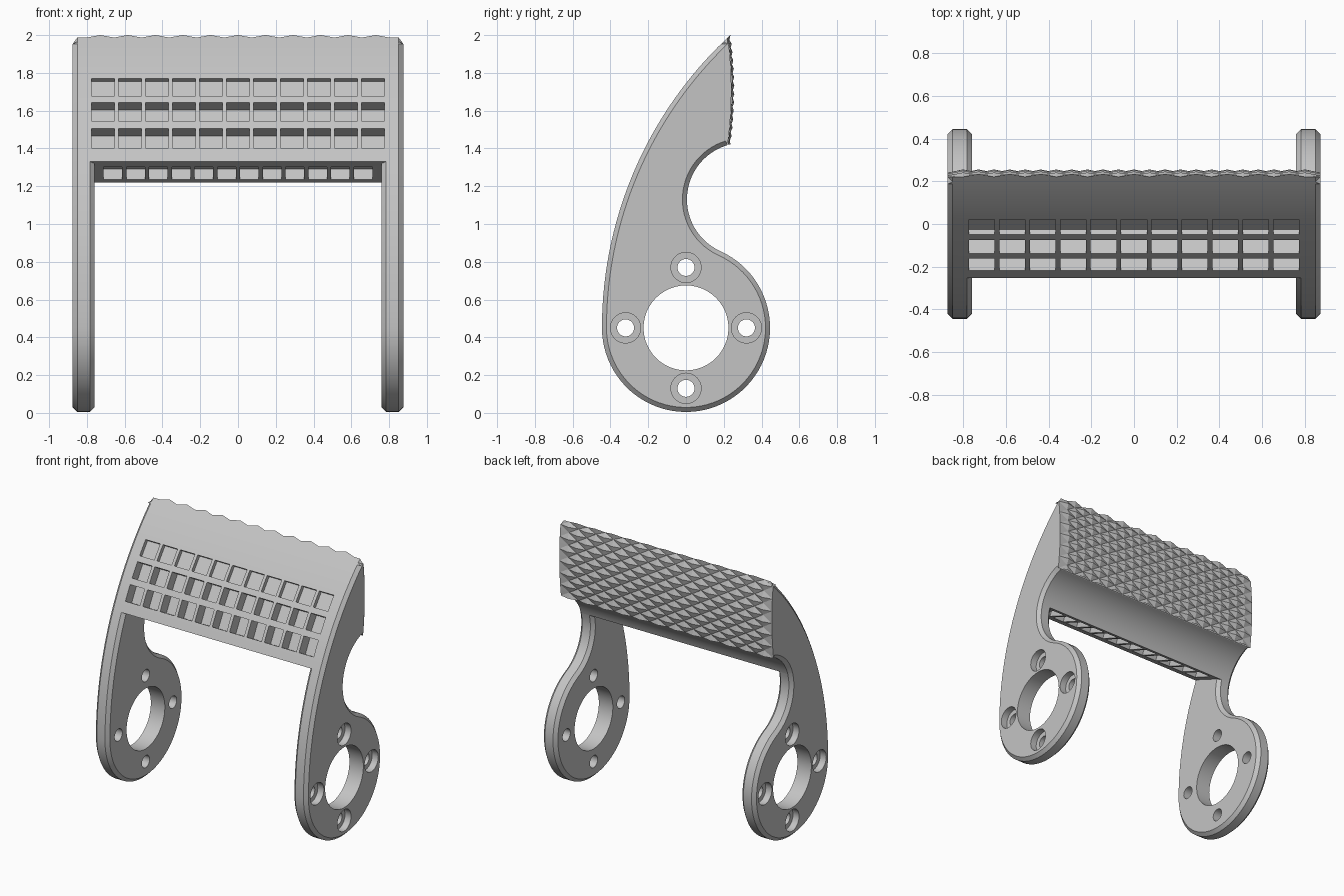
import bpy, bmesh
from math import sin, cos, pi, asin, atan2
from mathutils import Vector, Matrix

if "Cube" in bpy.data.objects:
    bpy.data.objects.remove(bpy.data.objects["Cube"])

grey = bpy.data.materials.new("light_grey")
grey.use_nodes = True
colour = (0.55, 0.55, 0.55, 1)
grey.diffuse_color = colour
grey.node_tree.nodes["Principled BSDF"].inputs["Base Color"].default_value = colour

WIDE, INNER, CH = 0.875, 0.76, 0.024      # half width, leg inner side, chamfer
HUB, HUB_R = Vector((0, 0.45)), 0.445     # mounting ring
NOTCH, NOTCH_R = Vector((0.305, 1.13)), 0.30
FRONT_R = 2.107
T_JOINT, T_TIP, T_BODY = 0.431, 0.827, 0.8175


def polar(a):
    return Vector((cos(a), sin(a)))


def steps(a, b, n):
    return [a + (b - a) * k / n for k in range(n + 1)]


def front(t):
    return Vector((FRONT_R - HUB_R - FRONT_R * cos(t), HUB.y + FRONT_R * sin(t)))


def back(s, raised=0.0):
    return Vector((0.22 + raised + 0.02 * (1 - (2 * s - 1) ** 2), 1.42 + 0.58 * s))


# Outline pieces: each entry is a (y, z) point with its chamfer inset vector
def front_arc(t0, t1, n):
    return [(front(t), CH * Vector((cos(t), -sin(t)))) for t in steps(t0, t1, n)]


def hub_arc(a0, a1, n):
    return [(HUB + HUB_R * polar(a), -CH * polar(a)) for a in steps(a0, a1, n)]


def notch_arc(a0, a1, n):
    return [(NOTCH + NOTCH_R * polar(a), CH * polar(a)) for a in steps(a0, a1, n)]


def finish(name, bm):
    mesh = bpy.data.meshes.new(name)
    bm.to_mesh(mesh)
    bm.free()
    mesh.materials.append(grey)
    ob = bpy.data.objects.new(name, mesh)
    bpy.context.collection.objects.link(ob)
    return ob


def loft(name, outline, sections):
    """Solid through (x, inset amount) sections of an outline."""
    bm = bmesh.new()
    rings = []
    for x, inset in sections:
        pts = [p + v * inset for p, v in outline]
        rings.append([bm.verts.new((x, p.x, p.y)) for p in pts])
    n = len(outline)
    for a, b in zip(rings, rings[1:]):
        for k in range(n):
            bm.faces.new((a[k], a[(k + 1) % n], b[(k + 1) % n], b[k]))
    bm.faces.new(rings[0])
    bm.faces.new(rings[-1])
    bmesh.ops.recalc_face_normals(bm, faces=bm.faces)
    return finish(name, bm)


def select_only(ob):
    bpy.ops.object.select_all(action='DESELECT')
    ob.select_set(True)
    bpy.context.view_layer.objects.active = ob


def cut(ob, cutter):
    cutter.hide_render = True
    mod = ob.modifiers.new("cut", 'BOOLEAN')
    mod.operation, mod.solver, mod.object = 'DIFFERENCE', 'EXACT', cutter
    select_only(ob)
    bpy.ops.object.modifier_apply(modifier=mod.name)
    bpy.data.objects.remove(cutter)


def smooth(ob):
    select_only(ob)
    bpy.ops.object.shade_smooth_by_angle(angle=0.35)


def rods(name, holes, x0, x1):
    """Cylinders along x, one per (centre, radius)."""
    bm = bmesh.new()
    for c, r in holes:
        place = Matrix.Translation(((x0 + x1) / 2, c.x, c.y)) @ Matrix.Rotation(pi / 2, 4, 'Y')
        bmesh.ops.create_cone(bm, cap_ends=True, segments=48, radius1=r, radius2=r,
                              depth=x1 - x0, matrix=place)
    return finish(name, bm)


def add_pocket(bm, x, p, tilt, width, height, depth):
    """Box sunk by depth into a surface at p, facing -y turned by tilt."""
    out = 0.04
    place = (Matrix.Translation((x, p.x, p.y)) @ Matrix.Rotation(tilt, 4, 'X')
             @ Matrix.Translation((0, (depth - out) / 2, 0))
             @ Matrix.Diagonal((width, depth + out, height, 1)))
    bmesh.ops.create_cube(bm, size=1, matrix=place)


touch = atan2(NOTCH.y - HUB.y, NOTCH.x - HUB.x)   # where ring meets notch
A_JOINT, A_TOP = 2.837, 1.808

# Side legs with mounting ring
leg_line = (front_arc(T_JOINT, 0, 16)[:-1] + hub_arc(pi, 2 * pi + touch, 56)[:-1]
            + notch_arc(pi + touch, A_JOINT, 16))
leg = loft("side_legs", leg_line,
           [(INNER, 1), (INNER + CH, 0), (WIDE - CH, 0), (WIDE, 1)])
bolts = [HUB + 0.32 * polar(k * pi / 2) for k in range(4)]
cut(leg, rods("bore_cutter", [(HUB, 0.225)] + [(b, 0.045) for b in bolts], 0.6, 1.0))
cut(leg, rods("counterbore_cutter", [(b, 0.08) for b in bolts], WIDE - 0.05, 1.0))
mirror = leg.modifiers.new("mirror", 'MIRROR')
select_only(leg)
bpy.ops.object.modifier_apply(modifier=mirror.name)
smooth(leg)

# Cross bar
low_tip = front(T_BODY).y - 0.033
back_line = [(back(s), Vector((0, min(0, low_tip - back(s).y)))) for s in steps(0, 0.93, 14)]
tip = [(front(T_BODY), Vector((0, -0.033)))]
bar_line = (notch_arc(A_JOINT, A_TOP, 16)[:-1] + back_line + tip
            + front_arc(0.8, T_JOINT, 20))
bar = loft("cross_bar", bar_line,
           [(-WIDE, 1), (-WIDE + CH, 0), (WIDE - CH, 0), (WIDE, 1)])

# Window pockets in the front and slots underneath
bm = bmesh.new()
for z, depth in ((1.725, 0.03), (1.594, 0.075), (1.454, 0.085)):
    t = asin((z - HUB.y) / FRONT_R)
    for k in range(11):
        add_pocket(bm, (k - 5) * 0.143, front(t), -t, 0.12, 0.117, depth)
under = (front(T_JOINT) + NOTCH + NOTCH_R * polar(A_JOINT)) / 2
for k in range(12):
    add_pocket(bm, (k - 5.5) * 0.1205, under + Vector((0.015, -0.006)), 1.18, 0.098, 0.172, 0.06)
cut(bar, finish("pocket_cutter", bm))
smooth(bar)

# Knurled grip: a lattice of alternating peaks and pits, closed over the top
COLS, ROWS = 24, 13
bm = bmesh.new()
grid = []
for j in range(ROWS + 2):
    row = []
    for i in range(COLS + 1):
        end = i in (0, COLS)
        peak = (i + j) % 2 and not end
        if j > ROWS:
            p = front(0.795)
        elif j == ROWS:
            p = front(T_TIP if peak else T_BODY)
        else:
            p = back(j / ROWS, 0.016 if peak else 0.001)
        if end:
            p = Vector((p.x, min(p.y, low_tip)))
        row.append(bm.verts.new((WIDE * (2 * i / COLS - 1), p.x, p.y)))
    grid.append(row)
for j in range(ROWS + 1):
    for i in range(COLS):
        a, b, c, d = grid[j][i], grid[j][i + 1], grid[j + 1][i + 1], grid[j + 1][i]
        tris = ((a, c, b), (a, d, c)) if (i + j) % 2 == 0 else ((a, d, b), (b, d, c))
        for tri in tris:
            bm.faces.new(tri)
finish("knurled_grip", bm)
